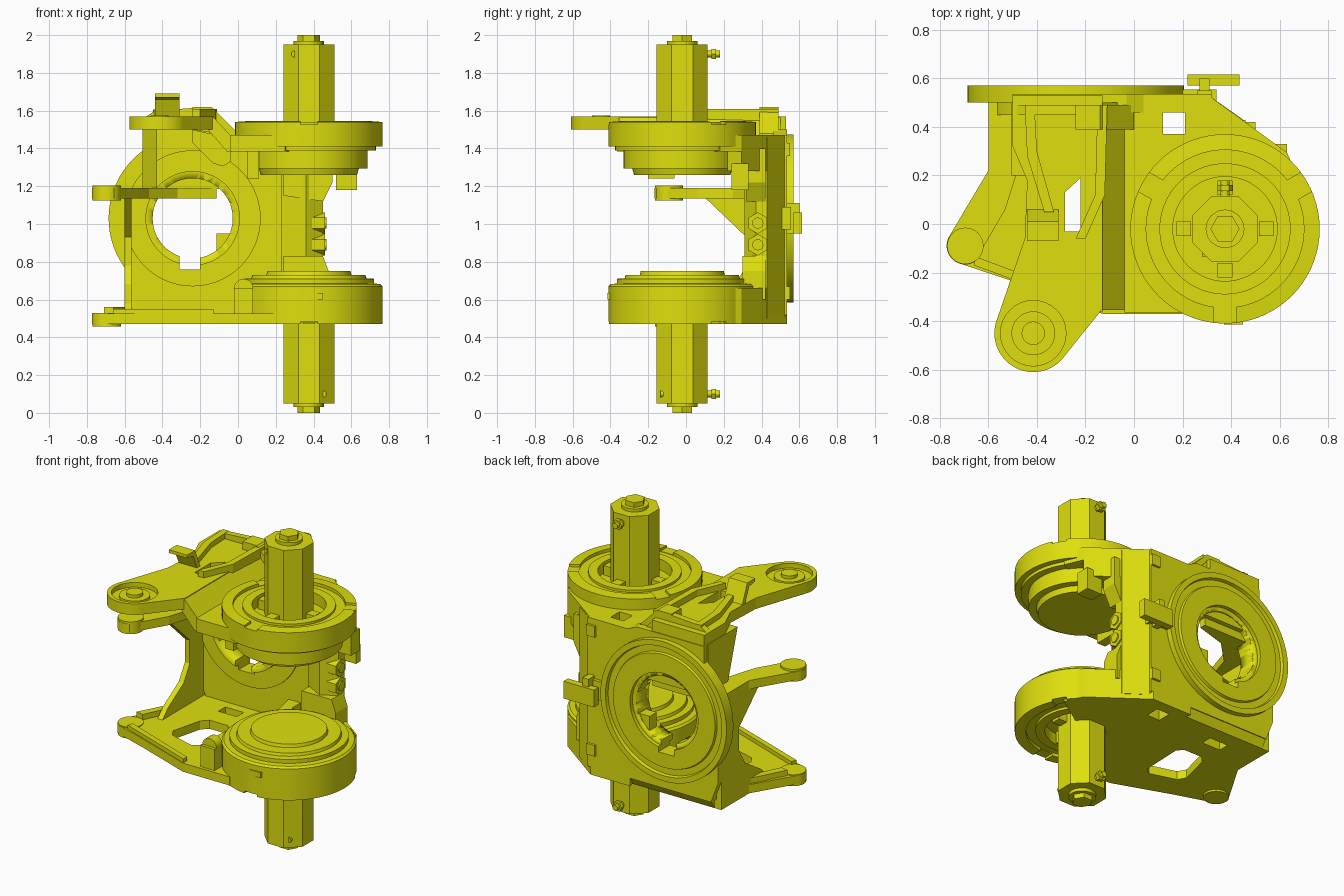
import bpy, bmesh
from math import cos, sin, pi, radians
from mathutils import Matrix, Vector

if "Cube" in bpy.data.objects:
    bpy.data.objects.remove(bpy.data.objects["Cube"])

paint = bpy.data.materials.new("olive yellow")
paint.use_nodes = True
colour = (0.74, 0.74, 0.004, 1)
paint.diffuse_color = colour
paint.node_tree.nodes["Principled BSDF"].inputs["Base Color"].default_value = colour

AX, AY = 0.375, -0.02      # swivel axis
FX, FZ = -0.24, 1.03       # flange axis


def finish(name, bm, smooth=False):
    bmesh.ops.recalc_face_normals(bm, faces=bm.faces)
    me = bpy.data.meshes.new(name)
    bm.to_mesh(me)
    bm.free()
    me.materials.append(paint)
    ob = bpy.data.objects.new(name, me)
    bpy.context.collection.objects.link(ob)
    if smooth:
        bpy.ops.object.select_all(action='DESELECT')
        ob.select_set(True)
        bpy.context.view_layer.objects.active = ob
        bpy.ops.object.shade_smooth_by_angle(angle=radians(25))
    return ob


def place(a, b, t, axis):
    return {'z': (a, b, t), 'y': (a, t, b), 'x': (t, a, b)}[axis]


def prism(name, pts, lo, hi, axis='z', smooth=False):
    """Extrude a flat outline between lo and hi along an axis."""
    bm = bmesh.new()
    face = bm.faces.new([bm.verts.new(place(a, b, lo, axis)) for a, b in pts])
    out = bmesh.ops.extrude_face_region(bm, geom=[face])
    verts = [v for v in out["geom"] if isinstance(v, bmesh.types.BMVert)]
    bmesh.ops.translate(bm, verts=verts, vec=place(0, 0, hi - lo, axis))
    return finish(name, bm, smooth)


def arc(cx, cy, r, a0, a1, n=14):
    angles = [radians(a0 + (a1 - a0) * i / n) for i in range(n + 1)]
    return [(cx + r * cos(a), cy + r * sin(a)) for a in angles]


def disc(name, cx, cy, r, lo, hi, axis='z', sides=32, turn=0):
    pts = arc(cx, cy, r, turn, turn + 360, sides)[:-1]
    return prism(name, pts, lo, hi, axis, sides > 12)


def box(name, x, y, z):
    return prism(name, [(x[0], y[0]), (x[1], y[0]), (x[1], y[1]), (x[0], y[1])], *z)


def lathe(name, profile, centre, axis='z', closed=False, steps=72):
    bm = bmesh.new()
    verts = [bm.verts.new((r, 0, h)) for r, h in profile]
    edges = [bm.edges.new(p) for p in zip(verts, verts[1:])]
    if closed:
        edges.append(bm.edges.new((verts[-1], verts[0])))
    bmesh.ops.spin(bm, geom=verts + edges, cent=(0, 0, 0), axis=(0, 0, 1),
                   angle=2 * pi, steps=steps)
    bmesh.ops.remove_doubles(bm, verts=bm.verts, dist=0.0005)
    if axis == 'y':
        bm.transform(Matrix.Rotation(-pi / 2, 4, 'X'))
    bm.transform(Matrix.Translation(Vector(centre)))
    return finish(name, bm, True)


def cut(target, *cutters):
    for cutter in cutters:
        cutter.hide_render = True
        mod = target.modifiers.new("cut", 'BOOLEAN')
        mod.operation, mod.object, mod.solver = 'DIFFERENCE', cutter, 'EXACT'
        bpy.context.view_layer.objects.active = target
        bpy.ops.object.modifier_apply(modifier=mod.name)
        bpy.data.objects.remove(cutter)


# Swivel drums with ringed outer faces
upper = lathe("upper_drum", [
    (0, 1.26), (.255, 1.26), (.265, 1.295), (.31, 1.295), (.31, 1.39), (.355, 1.39),
    (.355, 1.41), (.39, 1.41), (.39, 1.54), (.325, 1.545), (.325, 1.525),
    (.27, 1.525), (.27, 1.54), (.215, 1.54), (.215, 1.47), (0, 1.47)], (AX, AY, 0))
lower = lathe("lower_drum", [
    (0, .75), (.22, .75), (.225, .73), (.3, .73), (.305, .712), (.345, .71), (.345, .685),
    (.378, .682), (.39, .67), (.39, .47), (.325, .47), (.325, .49), (.27, .49), (.27, .475),
    (.215, .475), (.215, .545), (0, .545)], (AX, AY, 0))
for drum, z in ((upper, (1.528, 1.6)), (lower, (.4, .485))):
    for a in (30, 150, 270):
        notch = box("notch", (.32, .42), (-.045, .045), z)
        notch.data.transform(Matrix.Translation((AX, AY, 0)) @ Matrix.Rotation(radians(a), 4, 'Z'))
        cut(drum, notch)
box("lower_drum_tab", (.37, .45), (-.415, -.38), (.6, .635))

# Octagonal shafts, end bolts and grease fittings
for s, side in ((1, "upper"), (-1, "lower")):
    def part(name, r, a, b, sides, turn=0):
        disc(side + name, AX, AY, r, *sorted((1 + s * a, 1 + s * b)), 'z', sides, turn)
    part("_shaft", .146, .45, .95, 8, 22.5)
    part("_washer", .08, .95, .97, 16)
    part("_end_bolt", .06, .97, 1.0, 6)
    z = 1 + s * .9
    disc(side + "_fitting_stem", AX, z, .018, .1, .18, 'y', 12)
    disc(side + "_fitting_nut", AX, z, .032, .135, .16, 'y', 6)
    disc(side + "_cross_pin", AX - s * .075, z, .018, -.135, -.09, 'y', 12)
    for dx, dy in ((.17, 0), (-.17, 0), (0, .17), (0, -.17)):
        box(side + "_shaft_key", (AX + dx - .03, AX + dx + .03),
            (AY + dy - .03, AY + dy + .03), sorted((1 + s * .45, 1 + s * .53)))

# Round mounting flange with a keyed bore
flange = lathe("mount_flange", [
    (.2, .42), (.25, .42), (.25, .45), (.36, .45), (.36, .5), (.445, .5), (.445, .57),
    (.41, .57), (.405, .55), (.365, .55), (.36, .565), (.24, .565), (.24, .54), (.2, .54)],
    (FX, 0, FZ), 'y', True)
back = prism("back_plate", [
    (-.55, .52), (-.6, .65), (-.6, 1.15), (-.5, 1.2), (-.5, 1.5), (-.03, 1.5),
    (.04, 1.47), (.32, 1.47), (.32, .52)], .46, .535, 'y')
for ob in (flange, back):
    cut(ob, disc("bore", FX, FZ, .212, .3, .7, 'y', 48),
        box("key", (-.31, -.2), (.3, .7), (.76, 1)),
        box("key", (-.2, -.04), (.3, .7), (.95, 1.11)))
box("bore_lower_key", (-.115, -.03), (.46, .53), (.83, .95))
box("bore_upper_key", (-.38, -.1), (.46, .53), (1.185, 1.25))
prism("back_lower_edge", [(.46, .47), (.5, .47), (.535, .53), (.46, .53)], -.55, .32, 'x')

# Thick column joining the yokes
prism("yoke_column", [(.23, .535), (.3, .535), (.45, .43), (.45, .37), (.36, .31), (.23, .38)],
      .5, 1.46)
prism("column_foot", [(.24, .6), (.48, .6), (.48, .75), (.45, .83), (.24, .83)], .3, .42, 'y')
prism("column_shoulder", [(.24, 1.15), (.45, 1.12), (.5, 1.22), (.5, 1.4), (.24, 1.4)], .32, .42, 'y')
for z in (.89, 1.005):
    disc("column_bolt", .38, z, .057, .39, .46, 'x', 6, 30)
    disc("column_bolt_end", .38, z, .03, .45, .468, 'x', 12)

# Upper and lower yoke plates, tangent to the drums
outline = [(-.04, .535), (.3, .535), (.63, .295), (.68, .18), (AX, AY), (.25, -.365), (-.04, -.365)]
top_yoke = prism("upper_yoke", outline, 1.385, 1.47)
low_yoke = prism("lower_yoke", [(.02, .535), (.3, .535), (.63, .295), (.68, .18), (AX, AY), (.1, .15)],
                 .47, .66)
for ob in (top_yoke, low_yoke):
    cut(ob, box("slot", (.12, .21), (.37, .46), (.3, 1.7)))
prism("yoke_rib", [(.24, .535), (.3, .535), (.63, .295), (.57, .22)], 1.28, 1.42)
box("upper_stop", (.52, .63), (.24, .33), (1.18, 1.32))
box("side_stop", (.05, .11), (-.2, -.06), (1.24, 1.42))

# Floor with its corner arm, lightening holes and edge rims
floor = prism("floor_plate", [(-.6, .5), (-.6, .22)] + arc(-.695, -.09, .077, 150, 245) + [
    (-.5, -.235), (-.13, -.37), (.2, -.37), (AX, AY), (.3, .5)], .47, .525)
cut(floor, box("slot", (.12, .21), (.37, .46), (.3, 1.7)),
    prism("hole", [(-.43, -.04), (-.4, -.09), (-.23, -.14), (-.19, -.11), (-.18, .16),
                   (-.21, .2), (-.34, .2), (-.38, .16)], .3, .7),
    box("hole", (-.37, -.24), (.33, .4), (.3, .7)))
disc("floor_arm_boss", -.695, -.09, .075, .458, .53)
prism("floor_side_rim", [(-.6, .25), (-.6, .2), (-.71, -.01), (-.66, -.02), (-.565, .18), (-.565, .25)],
      .52, .56)
prism("floor_front_rim", [(-.66, -.17), (-.13, -.365), (-.13, -.33), (-.65, -.135)], .52, .55)
box("floor_bracket", (-.02, .08), (-.35, -.26), (.52, .66))
disc("floor_bracket_ear", .03, .66, .05, -.33, -.27, 'y', 20)

# Middle arm and the side wall below it
prism("middle_arm", [(-.6, .5), (-.6, .22)] + arc(-.695, -.09, .077, 150, 300) + [
    (-.53, .06), (-.47, .25), (-.32, .4), (-.115, .46), (-.115, .5)], 1.135, 1.19)
disc("middle_arm_boss", -.695, -.09, .075, 1.125, 1.203)
wall = [(.5, .5), (.02, .5), (.1, .58), (.26, .68), (.32, .78), (.32, .93), (.1, 1.14), (.5, 1.14)]
prism("side_wall", wall, -.6, -.565, 'x')

# Top arm with dished end, ramp to the yoke, and braces
arm = prism("top_arm", arc(-.415, -.45, .16, 160, 325, 30) + [
    (-.13, -.35), (-.13, .53), (-.5, .53), (-.5, .32), (-.44, .18), (-.45, -.06)], 1.5, 1.57)
cut(arm, disc("dish", -.415, -.45, .135, 1.54, 1.7),
    prism("window", [(-.285, -.03), (-.22, -.03), (-.22, .19), (-.285, .13)], 1.3, 1.7))
disc("top_arm_boss", -.415, -.45, .09, 1.53, 1.555)
disc("top_arm_pin", -.415, -.45, .048, 1.54, 1.575)
prism("arm_ramp", [(-.16, 1.565), (-.13, 1.565), (-.04, 1.47), (.03, 1.47), (.03, 1.385),
                   (-.06, 1.385), (-.16, 1.5)], -.355, .5, 'y')
prism("corner_brace", [(.5, 1.18), (.3, 1.18), (.2, 1.5), (.5, 1.5)], -.505, -.43, 'x')
prism("middle_brace", [(-.24, 1.5), (-.24, 1.43), (-.13, 1.32), (-.08, 1.305), (-.04, 1.33),
                       (-.03, 1.45)], .38, .47, 'y')

# Raised walls and tab on the top arm
prism("raised_rear_wall", [(-.5, 1.56), (-.44, 1.6), (-.15, 1.62), (-.03, 1.5)], .45, .49, 'y')
prism("raised_side_wall", [(-.15, .49), (-.11, .49), (-.12, .12), (-.2, -.06), (-.24, -.06), (-.16, .12)],
      1.5, 1.61)
prism("raised_left_wall", [(-.45, .49), (-.41, .49), (-.4, .3), (-.33, .05), (-.37, .05), (-.44, .28)],
      1.56, 1.605)
prism("raised_block", [(-.24, 1.5), (-.24, 1.62), (-.14, 1.62), (0, 1.48), (0, 1.46)], .39, .49, 'y')
prism("top_tab", [(-.07, 1.69), (.01, 1.69), (.06, 1.57), (.03, 1.57), (-.01, 1.66), (-.07, 1.67)],
      -.44, -.31, 'x')

# Rear clip
box("rear_clip_bar", (.22, .435), (.57, .615), (.95, 1.06))
box("rear_clip_stem", (.27, .31), (.5, .6), (.95, 1.11))
box("rear_clip_base", (.18, .34), (.47, .555), (.97, 1.09))
for z in (.6, 1.36):
    box("rear_pad", (.26, .32), (.48, .55), (z, z + .07))
